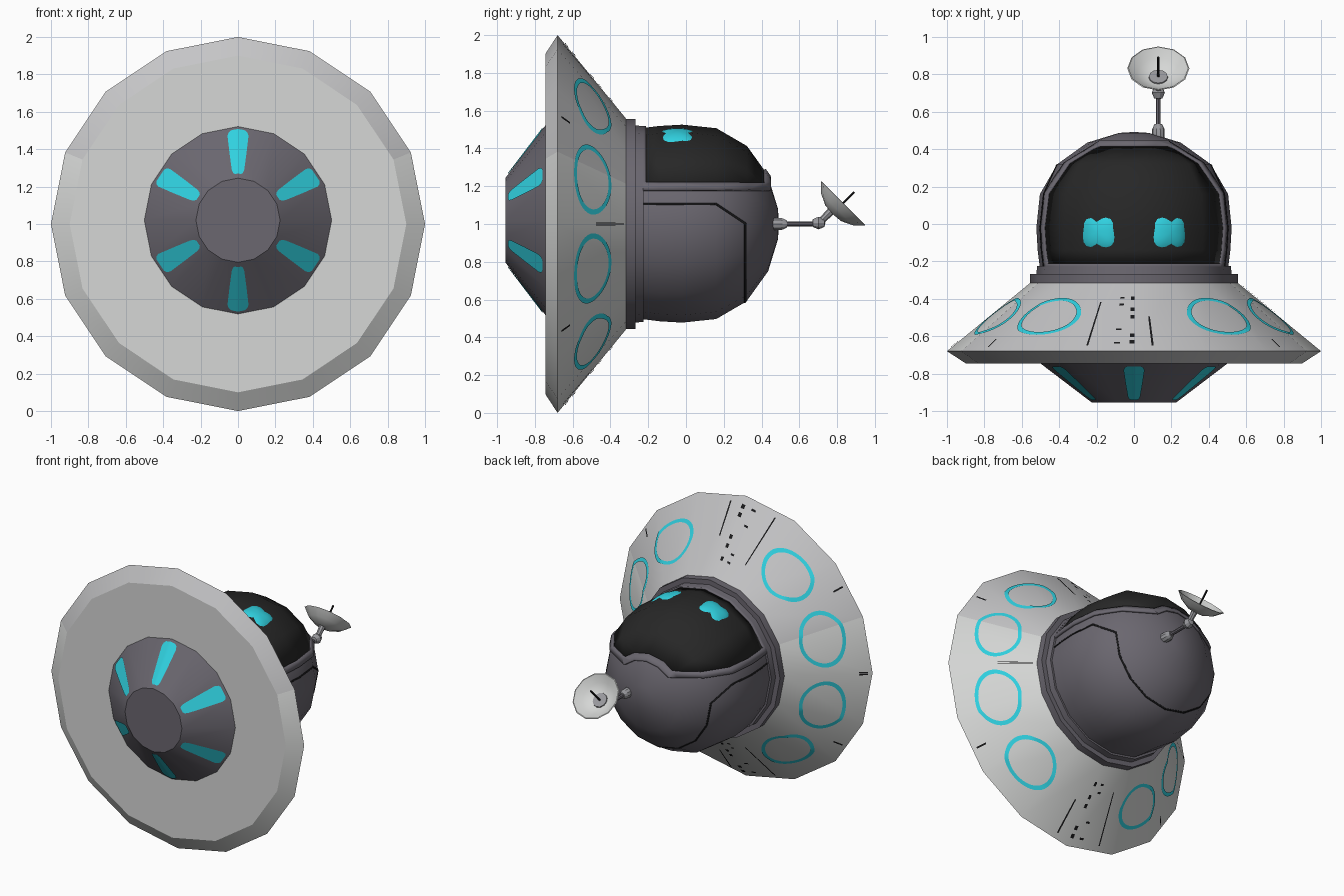
import bpy, bmesh, math
from mathutils import Matrix, Vector

if "Cube" in bpy.data.objects:
    bpy.data.objects.remove(bpy.data.objects["Cube"])

def material(name, r, g, b):
    m = bpy.data.materials.new(name)
    m.diffuse_color = (r, g, b, 1)
    m.use_nodes = True
    m.node_tree.nodes["Principled BSDF"].inputs["Base Color"].default_value = m.diffuse_color
    return m

LIGHT = material("light grey", 0.67, 0.68, 0.67)
UNDER = material("underside grey", 0.56, 0.56, 0.57)
DARK = material("dark grey", 0.145, 0.135, 0.16)
BLACK = material("visor black", 0.02, 0.02, 0.02)
CYAN = material("cyan", 0.03, 0.64, 0.75)
INK = material("seam black", 0.009, 0.009, 0.01)
METAL = material("antenna metal", 0.32, 0.32, 0.34)

def finish(name, bm, mats, rule=None):
    if rule:
        for f in bm.faces:
            f.material_index = rule(f)
    me = bpy.data.meshes.new(name)
    bm.to_mesh(me)
    bm.free()
    for m in mats:
        me.materials.append(m)
    ob = bpy.data.objects.new(name, me)
    bpy.context.collection.objects.link(ob)
    return ob

def lathe(profile, n=16, loc=(0, 0, 1), tilt=90):
    """Revolve (radius, height) points; the axis leans from +z towards +y by tilt."""
    bm = bmesh.new()
    rings = []
    for r, h in profile:
        k = 1 if r < 1e-6 else n
        rings.append([bm.verts.new((r * math.cos(2 * math.pi * i / n), r * math.sin(2 * math.pi * i / n), h))
                      for i in range(k)])
    for a, b in zip(rings, rings[1:]):
        for i in range(n):
            j = (i + 1) % n
            quad = [a[i % len(a)], a[j % len(a)], b[j % len(b)], b[i % len(b)]]
            bm.faces.new(list(dict.fromkeys(quad)))
    bmesh.ops.recalc_face_normals(bm, faces=bm.faces)
    bm.transform(Matrix.Translation(loc) @ Matrix.Rotation(-math.radians(tilt), 4, 'X'))
    return bm

# --- saucer disc, hub and collar (axis along y)
RIM, NECK = (1.0, -0.68), (0.555, -0.315)
HUB0, HUB1 = (0.505, -0.742), (0.225, -0.955)
finish("saucer_disc", lathe([(0, -0.745), (0.9, -0.745), RIM, NECK, (0, -0.315)]),
       [LIGHT, UNDER], lambda f: int(f.normal.y < -0.3))
finish("hub_cone", lathe([(0, -0.74), HUB0, HUB1, (0, -0.955)], loc=(0, 0, 1.02)), [DARK])
finish("collar", lathe([(0, -0.32), (0.557, -0.32), (0.557, -0.267), (0.522, -0.267),
                        (0.518, -0.225), (0, -0.225)]), [DARK])

# --- painted plates lying on a faceted 16-sided cone
def cone_point(p0, p1, s, ang, cz, off=0.005):
    dr, dy = p1[0] - p0[0], p1[1] - p0[1]
    nrm = Vector((dy, -dr)).normalized()
    if nrm.x < 0:
        nrm = -nrm
    step = math.pi / 8
    facet = math.cos(step / 2) / math.cos(ang % step - step / 2)
    r = (p0[0] + dr * s) * facet + nrm.x * off
    return Vector((r * math.cos(ang), p0[1] + dy * s + nrm.y * off, cz + r * math.sin(ang)))

def add_grid(bm, rows, outward):
    vs = [[bm.verts.new(p) for p in row] for row in rows]
    for a, b in zip(vs, vs[1:]):
        for i in range(len(a) - 1):
            f = bm.faces.new((a[i], a[i + 1], b[i + 1], b[i]))
            f.normal_update()
            if f.normal.y * outward < 0:
                f.normal_flip()

# hub light slots: tapered with rounded ends
bm = bmesh.new()
outline = [(0.07, 0.036), (0.1, 0.05), (0.16, 0.057), (0.5, 0.046), (0.82, 0.034), (0.89, 0.027), (0.92, 0.016)]
for k in range(6):
    a0 = math.radians(90 + 60 * k)
    rows = []
    for s, w in outline:
        r = HUB0[0] + (HUB1[0] - HUB0[0]) * s
        rows.append([cone_point(HUB0, HUB1, s, a0 + w / r * (i / 4 - 1), 1.02) for i in range(9)])
    add_grid(bm, rows, -1)
finish("hub_light_slots", bm, [CYAN])

# eight cyan rings around the disc
bm = bmesh.new()
for deg in (18, 54, 126, 162, 198, 234, 306, 342):
    a0 = math.radians(deg)
    rows = [[cone_point(RIM, NECK, 0.5 + 0.27 * q * math.sin(t * math.pi / 28),
                        a0 + 0.25 * q * math.cos(t * math.pi / 28), 1) for t in range(57)]
            for q in (1.0, 0.85)]
    add_grid(bm, rows, 1)
finish("disc_rings", bm, [CYAN])

# small dark panel marks: (angle, start, end, half width in degrees)
marks = [(105.2, 0.07, 0.71, 0.3), (84, 0.07, 0.5, 0.35)]
marks += [(90.6, s, s + 0.05, 0.8) for s in (0.1, 0.2, 0.47, 0.58, 0.74)]
marks += [(95.5, s, s + 0.025, 1.0) for s in (0.1, 0.3, 0.66, 0.76)]
marks += [(36, 0.05, 0.17, 0.35), (144, 0.05, 0.17, 0.35), (0.4, 0.55, 0.95, 0.2), (179.6, 0.05, 0.15, 0.3)]
bm = bmesh.new()
for side in (1, -1):
    for deg, s0, s1, w in marks:
        add_grid(bm, [[cone_point(RIM, NECK, s, side * math.radians(deg + d), 1) for d in (-w, 0, w)]
                      for s in (s0, s1)], 1)
finish("disc_marks", bm, [INK])

# --- dome and the patches cut from its surface
DOME = [(0.5, -0.26), (0.515, -0.14), (0.522, -0.02), (0.503, 0.16), (0.41, 0.32),
        (0.25, 0.435), (0.08, 0.487), (0, 0.492)]
finish("dome", lathe(DOME), [DARK])

def dome_patch(name, cuts, keep, mat, thick):
    """Slice a copy of the dome by planes (point, normal), keep faces passing the rule."""
    bm = lathe(DOME)
    for co, no in cuts:
        bmesh.ops.bisect_plane(bm, geom=bm.verts[:] + bm.edges[:] + bm.faces[:],
                               plane_co=co, plane_no=no, dist=1e-5)
    drop = []
    for f in bm.faces:
        c = f.calc_center_median()
        if not keep(c.y, c.z - 1):
            drop.append(f)
    bmesh.ops.delete(bm, geom=drop, context='FACES')
    ob = finish(name, bm, [mat])
    mod = ob.modifiers.new("thickness", 'SOLIDIFY')
    mod.thickness, mod.offset = thick, 1

Y, Z = Vector((0, 1, 0)), Vector((0, 0, 1))
def in_visor(y, z):
    return z > 0.215 and -0.21 < y < 0.41
def in_frame(y, z):
    return z > 0.175 and -0.25 < y < 0.437 and not in_visor(y, z)
cuts = [((0, 0, 1 + z), Z) for z in (0.215, 0.175)] + [((0, y, 1), Y) for y in (-0.25, -0.21, 0.41, 0.437)]
dome_patch("visor", cuts, in_visor, BLACK, 0.004)
dome_patch("visor_frame", cuts, in_frame, DARK, 0.014)

# belly panel seam: top edge, slanted corner, back edge and front edge
diag = Vector((0, 0.1, 0.15)).normalized()
edges = [((0, 0, 1.105), Z), ((0, 0.313, 1), Y), ((0, 0.16, 1.105), diag), ((0, -0.247, 1), -Y)]
def in_seam(y, z):
    p = Vector((0, y, z + 1))
    return abs(max((p - Vector(co)).dot(no) for co, no in edges)) < 0.005
dome_patch("belly_seam", [(Vector(co) + no * d, no) for co, no in edges for d in (-0.005, 0.005)],
           in_seam, INK, 0.003)

# --- eyes: squarish cushions on the visor
for side, name in ((-1, "left_eye"), (1, "right_eye")):
    bm = bmesh.new()
    bmesh.ops.create_uvsphere(bm, u_segments=24, v_segments=12, radius=1)
    for v in bm.verts:
        x, y = abs(v.co.x), abs(v.co.y)
        if x + y > 1e-5:
            k = math.hypot(x, y) / (x ** 3 + y ** 3) ** (1 / 3)
            v.co.x *= k
            v.co.y *= k
    bm.transform(Matrix.Translation((0, -0.045, 1)) @ Matrix.Rotation(side * math.radians(22), 4, 'Y')
                 @ Matrix.Translation((0, 0, 0.475)) @ Matrix.Diagonal((0.11, 0.112, 0.055, 1)))
    finish(name, bm, [CYAN])

# --- antenna: foot, mast, joint and tilted dish
AX = 0.13
finish("antenna_foot", lathe([(0, 0.46), (0.034, 0.46), (0.034, 0.505), (0.02, 0.535), (0, 0.535)],
                             10, (AX, 0, 1)), [METAL])
finish("antenna_mast", lathe([(0, 0.5), (0.013, 0.5), (0.013, 0.7), (0, 0.7)], 8, (AX, 0, 1)), [DARK])
finish("antenna_joint", lathe([(0, -0.036), (0.022, -0.03), (0.035, 0), (0.022, 0.03), (0, 0.036)],
                              10, (AX, 0.702, 1.005)), [METAL])
finish("dish_stem", lathe([(0, 0), (0.016, 0), (0.022, 0.1), (0, 0.1)], 8, (AX, 0.70, 1.0), 45), [METAL])
APEX = (AX, 0.775, 1.053)
finish("dish", lathe([(0, 0), (0.06, 0.006), (0.12, 0.035), (0.166, 0.08), (0.16, 0.082),
                      (0.115, 0.043), (0.058, 0.014), (0, 0.01)], 12, APEX, 45), [LIGHT])
finish("dish_centre", lathe([(0, 0.012), (0.052, 0.012), (0.05, 0.02), (0, 0.02)], 12, APEX, 45), [METAL])
finish("dish_feed", lathe([(0, 0.01), (0.007, 0.01), (0.007, 0.165), (0, 0.165)], 6, APEX, 45), [INK])

# smooth shading with sharp edges kept
bpy.ops.object.select_all(action='SELECT')
bpy.context.view_layer.objects.active = bpy.data.objects["dome"]
bpy.ops.object.shade_smooth_by_angle(angle=math.radians(30))
